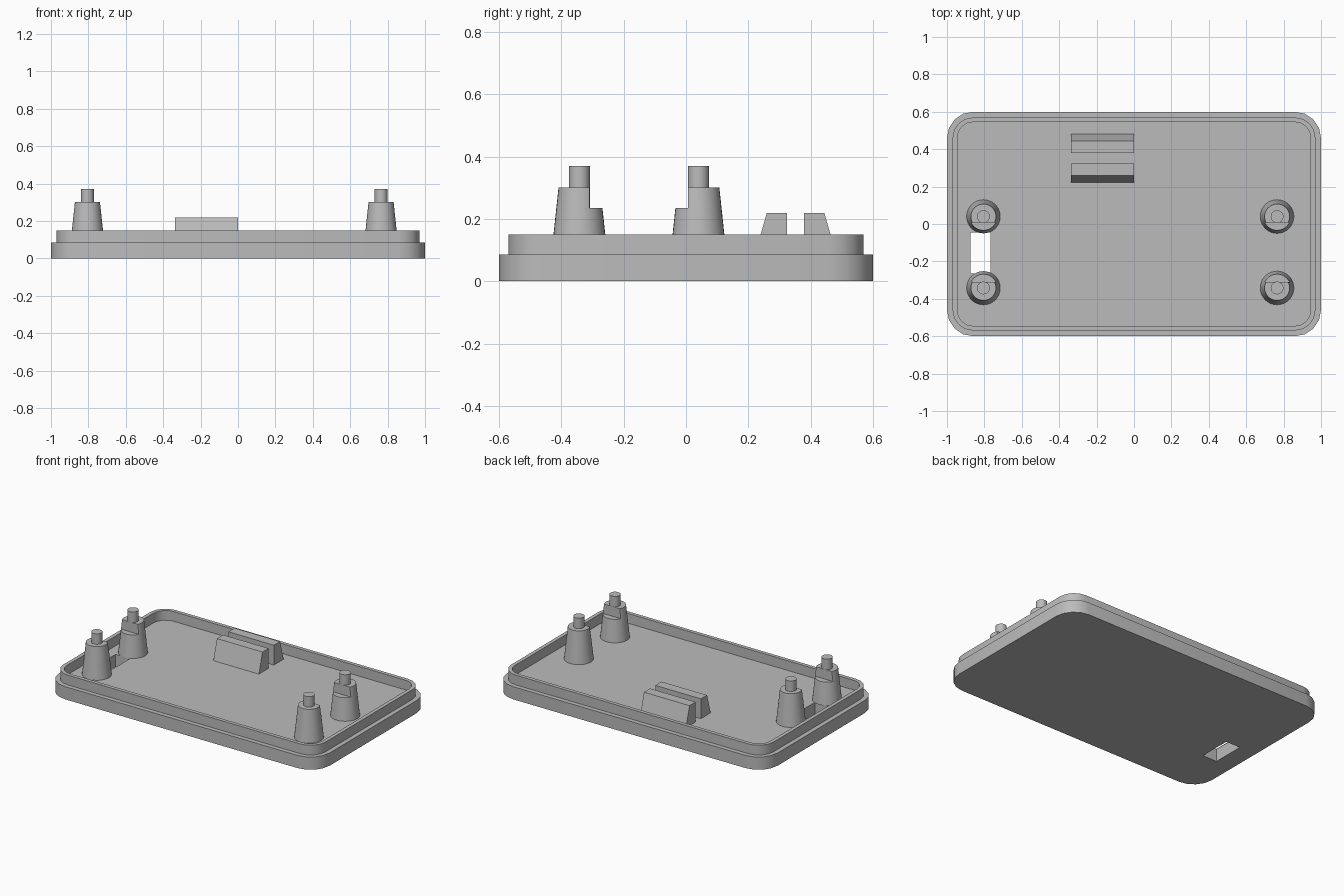
import bpy
import bmesh
import math

cube = bpy.data.objects.get("Cube")
if cube:
    bpy.data.objects.remove(cube, do_unlink=True)

GREY = (0.5, 0.5, 0.5, 1.0)
grey = bpy.data.materials.new("plain grey")
grey.use_nodes = True
grey.diffuse_color = GREY
grey.node_tree.nodes["Principled BSDF"].inputs["Base Color"].default_value = GREY

FLOOR = 0.085


def loft(name, rings):
    """Skin a list of equal-length point rings and cap both ends."""
    bm = bmesh.new()
    loops = [[bm.verts.new(p) for p in ring] for ring in rings]
    for a, b in zip(loops, loops[1:]):
        for i in range(len(a)):
            j = (i + 1) % len(a)
            bm.faces.new((a[i], a[j], b[j], b[i]))
    bm.faces.new(loops[0][::-1])
    bm.faces.new(loops[-1])
    bmesh.ops.recalc_face_normals(bm, faces=bm.faces)
    mesh = bpy.data.meshes.new(name)
    bm.to_mesh(mesh)
    bm.free()
    mesh.materials.append(grey)
    obj = bpy.data.objects.new(name, mesh)
    bpy.context.collection.objects.link(obj)
    return obj


def rectangle(x0, x1, y0, y1, z):
    return [(x0, y0, z), (x1, y0, z), (x1, y1, z), (x0, y1, z)]


def rounded(inset, z, segments=4):
    """Rounded rectangle outline, offset inwards from the outer rim."""
    radius = 0.14
    points = []
    for corner, (sx, sy) in enumerate([(1, 1), (-1, 1), (-1, -1), (1, -1)]):
        for i in range(segments + 1):
            a = math.pi / 2 * (corner + i / segments)
            points.append((sx * (1 - radius) + (radius - inset) * math.cos(a),
                           sy * (0.6 - radius) + (radius - inset) * math.sin(a), z))
    return points


def circle(x, y, z, radius, sides=32):
    return [(x + radius * math.cos(2 * math.pi * i / sides),
             y + radius * math.sin(2 * math.pi * i / sides), z) for i in range(sides)]


def activate(obj):
    bpy.ops.object.select_all(action='DESELECT')
    obj.select_set(True)
    bpy.context.view_layer.objects.active = obj


def cut(obj, *bounds):
    """Subtract a box given as x0, x1, y0, y1, z0, z1."""
    cutter = loft("cutter", [rectangle(*bounds[:4], z) for z in bounds[4:]])
    cutter.hide_render = True
    mod = obj.modifiers.new("cut", 'BOOLEAN')
    mod.operation = 'DIFFERENCE'
    mod.solver = 'EXACT'
    mod.object = cutter
    activate(obj)
    bpy.ops.object.modifier_apply(modifier=mod.name)
    bpy.data.objects.remove(cutter, do_unlink=True)


def smooth(obj):
    activate(obj)
    bpy.ops.object.shade_smooth_by_angle(angle=math.radians(30))


# Tray with stepped rim and recessed floor
tray = loft("tray", [rounded(inset, z) for inset, z in [
    (0, 0), (0, 0.085), (0.03, 0.085), (0.03, 0.15), (0.055, 0.15), (0.055, FLOOR)]])

# Slot through the floor
cut(tray, -0.875, -0.768, -0.265, -0.045, -0.1, 0.12)
smooth(tray)

# Tapered posts with facing notches and locating pins
for side, x in (("right", -0.805), ("left", 0.765)):
    for end, y, inward in (("front", -0.342, 1), ("back", 0.04, -1)):
        post = loft(f"{end}_{side}_post", [circle(x, y, FLOOR, 0.09),
                                           circle(x, y, 0.3, 0.067)])
        near, far = sorted((y + inward * 0.033, y + inward * 0.2))
        cut(post, x - 0.2, x + 0.2, near, far, 0.235, 0.4)
        smooth(post)
        smooth(loft(f"{end}_{side}_pin", [circle(x, y, 0.235, 0.034),
                                          circle(x, y, 0.37, 0.034)]))

# Pair of clamp blocks, sloped on their outer sides
for name, inner, top, base in (("front_clamp", 0.324, 0.259, 0.221),
                               ("back_clamp", 0.379, 0.444, 0.482)):
    loft(name, [rectangle(-0.337, 0, inner, base, FLOOR),
                rectangle(-0.337, 0, inner, top, 0.218)])
